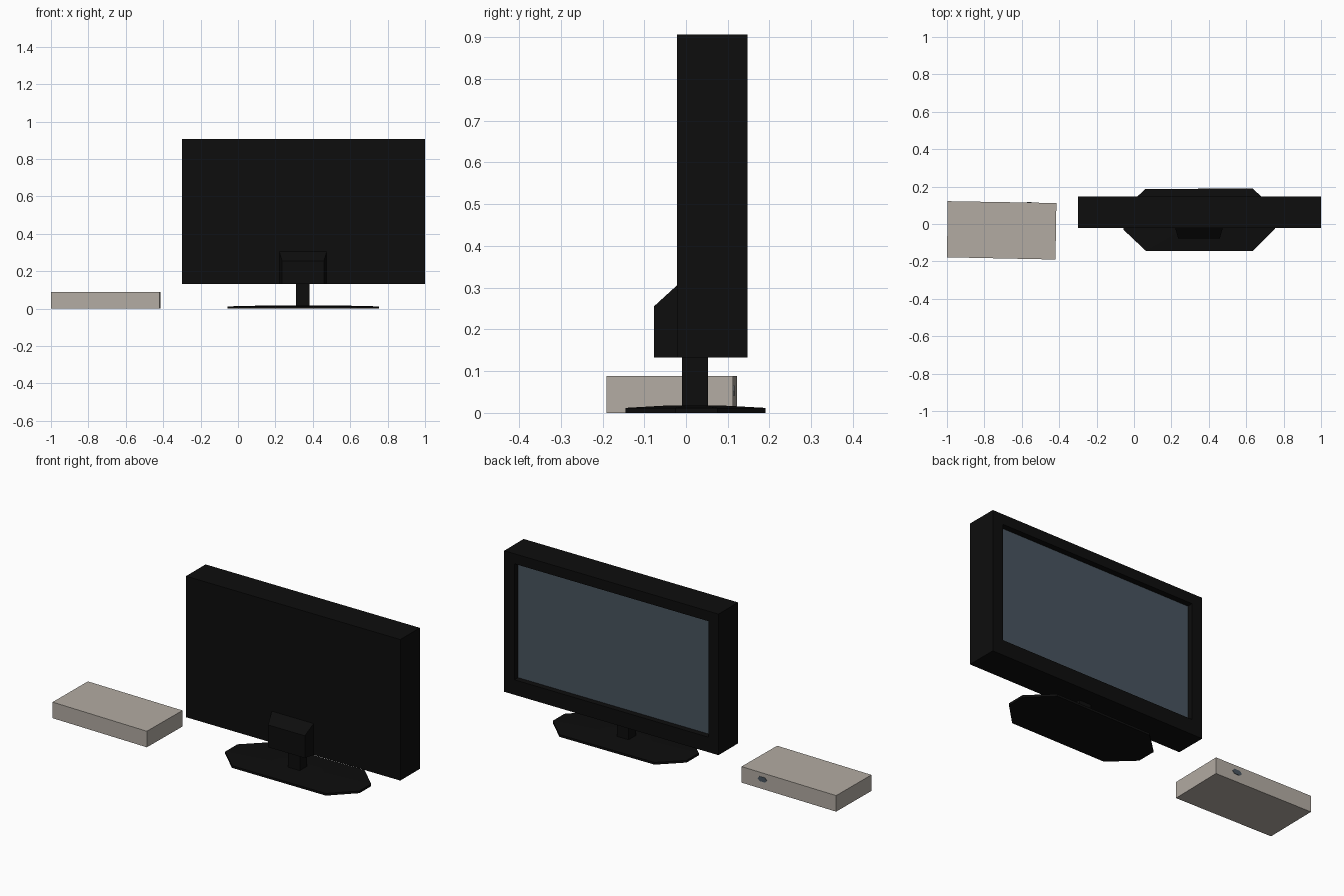
import bpy, bmesh
from mathutils import Vector

if "Cube" in bpy.data.objects:
    bpy.data.objects.remove(bpy.data.objects["Cube"])


def material(name, color):
    m = bpy.data.materials.new(name)
    m.diffuse_color = (*color, 1)
    m.use_nodes = True
    m.node_tree.nodes["Principled BSDF"].inputs["Base Color"].default_value = m.diffuse_color
    return m


BLACK = material("black_plastic", (0.004, 0.004, 0.004))
SCREEN = material("screen_glass", (0.065, 0.089, 0.114))
BEIGE = material("beige_case", (0.45, 0.41, 0.365))


def finish(name, bm, *mats):
    bmesh.ops.recalc_face_normals(bm, faces=bm.faces[:])
    me = bpy.data.meshes.new(name)
    bm.to_mesh(me)
    bm.free()
    for m in mats:
        me.materials.append(m)
    ob = bpy.data.objects.new(name, me)
    bpy.context.collection.objects.link(ob)
    return ob


def loft(name, rings, mat):
    """Closed solid through matching rings of 3D points."""
    bm = bmesh.new()
    vs = [[bm.verts.new(p) for p in ring] for ring in rings]
    n = len(vs[0])
    for a, b in zip(vs, vs[1:]):
        for i in range(n):
            j = (i + 1) % n
            bm.faces.new((a[i], a[j], b[j], b[i]))
    bm.faces.new(vs[0][::-1])
    bm.faces.new(vs[-1])
    return finish(name, bm, mat)


def rect(x0, x1, y0, y1):
    return [(x0, y0), (x1, y0), (x1, y1), (x0, y1)]


def at_z(pts, z):
    return [(x, y, z) for x, y in pts]


# Television cabinet with recessed screen on the +y side
X0, X1, Y0, Y1, Z0, Z1 = -0.30, 1.0, -0.022, 0.147, 0.133, 0.906
bm = bmesh.new()
bmesh.ops.create_cube(bm, size=1)
for v in bm.verts:
    v.co = Vector(((X0 + X1) / 2 + v.co.x * (X1 - X0),
                   (Y0 + Y1) / 2 + v.co.y * (Y1 - Y0),
                   (Z0 + Z1) / 2 + v.co.z * (Z1 - Z0)))
bm.normal_update()
face = max(bm.faces, key=lambda f: f.normal.y)
bmesh.ops.inset_region(bm, faces=[face], thickness=0.06)
for v in face.verts:
    v.co.x = X0 + 0.062 if v.co.x < 0.35 else X1 - 0.062
    v.co.z = Z0 + 0.082 if v.co.z < 0.5 else Z1 - 0.055
glass = bmesh.ops.extrude_discrete_faces(bm, faces=[face])["faces"][0]
for v in glass.verts:
    v.co.y -= 0.032
glass.material_index = 1
finish("tv_cabinet", bm, BLACK, SCREEN)

# Rear housing with sloped top and tapered sides
yb, yf = -0.02, -0.077
loft("rear_housing", [
    [(0.22, yb, Z0), (0.475, yb, Z0), (0.475, yb, 0.307), (0.22, yb, 0.307)],
    [(0.236, yf, Z0), (0.459, yf, Z0), (0.459, yf, 0.255), (0.236, yf, 0.255)],
], BLACK)

# Stand neck
neck = rect(0.311, 0.382, -0.01, 0.053)
loft("stand_neck", [at_z(neck, 0.01), at_z(neck, 0.14)], BLACK)

# Eight-sided stand foot, rising slightly to the middle
foot = [(0.065, -0.145), (0.635, -0.145), (0.755, -0.025), (0.755, 0.075),
        (0.635, 0.19), (0.06, 0.187), (-0.057, 0.075), (-0.057, -0.03)]
inner = [(0.35 + (x - 0.35) * 0.36, 0.02 + (y - 0.02) * 0.36) for x, y in foot]
loft("stand_foot", [at_z(foot, 0), at_z(foot, 0.012), at_z(inner, 0.018)], BLACK)

# Set-top case, turned by about one degree
case = [(-1.0, -0.178), (-0.42, -0.19), (-0.415, 0.112), (-0.996, 0.122)]
loft("player_case", [at_z(case, 0), at_z(case, 0.088)], BEIGE)

# Small indicator window on the case's +y side
window = [(-0.572, 0.052), (-0.56, 0.04), (-0.527, 0.04),
          (-0.515, 0.053), (-0.527, 0.066), (-0.56, 0.066)]
rings = []
for d in (-0.002, 0.002):
    rings.append([(x, 0.112 - (x + 0.415) * 0.0172 + d, z) for x, z in window])
loft("indicator_window", rings, SCREEN)
